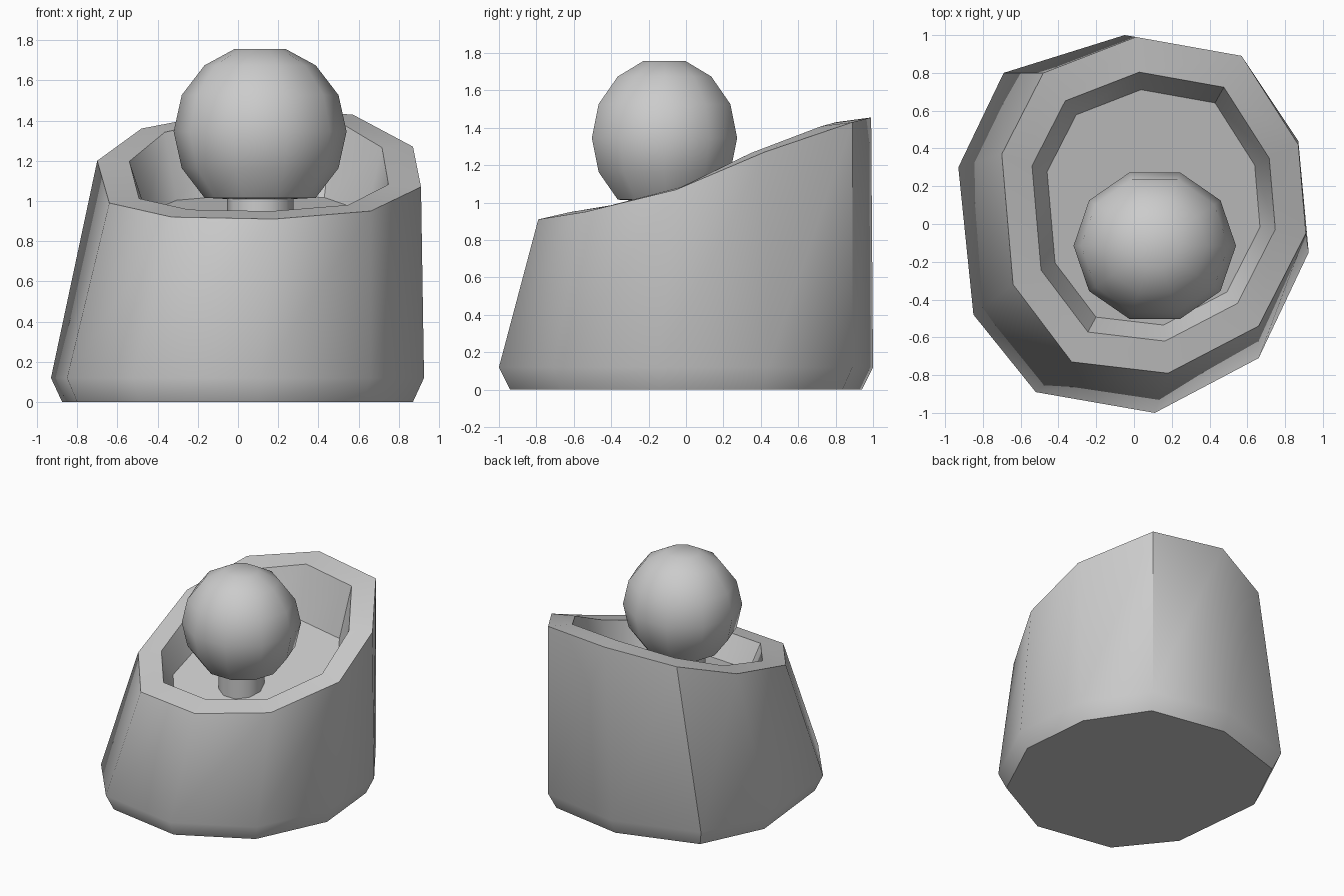
import bpy, bmesh, math

if "Cube" in bpy.data.objects:
    bpy.data.objects.remove(bpy.data.objects["Cube"])


def finish(name, bm, angle):
    bmesh.ops.recalc_face_normals(bm, faces=bm.faces)
    me = bpy.data.meshes.new(name)
    bm.to_mesh(me)
    bm.free()
    ob = bpy.data.objects.new(name, me)
    bpy.context.collection.objects.link(ob)
    bpy.ops.object.select_all(action='DESELECT')
    ob.select_set(True)
    bpy.context.view_layer.objects.active = ob
    bpy.ops.object.shade_smooth_by_angle(angle=math.radians(angle))
    return ob


def loft(name, rings, angle):
    """Skin closed rings of equal length and cap both ends."""
    bm = bmesh.new()
    loops = [[bm.verts.new(p) for p in r] for r in rings]
    n = len(rings[0])
    for a, b in zip(loops, loops[1:]):
        for i in range(n):
            j = (i + 1) % n
            bm.faces.new((a[i], a[j], b[j], b[i]))
    bm.faces.new(loops[0])
    bm.faces.new(loops[-1])
    return finish(name, bm, angle)


# Ten-sided pot: foot outline and slanted rim, anticlockwise from the back
foot = [(-.05, 1), (-.69, .80), (-.93, .30), (-.85, -.48), (-.52, -.89),
        (.11, -1), (.66, -.71), (.925, -.15), (.87, .44), (.57, .89)]
rim = [(.01, .99, 1.455), (-.48, .80, 1.36), (-.70, .37, 1.20), (-.64, -.32, .99),
       (-.33, -.73, .92), (.18, -.79, .91), (.66, -.54, .95), (.91, -.05, 1.07),
       (.87, .42, 1.27), (.57, .89, 1.43)]
cx, cy = .10, .06


def inset(k, height):
    return [(cx + (x - cx) * k, cy + (y - cy) * k, height(cy + (y - cy) * k, z))
            for x, y, z in rim]


def lip_height(y, z):
    # the lip rises inward at the front and dips inward at the back
    return z + .045 * (-y + .25)


rings = [[(x * .94, y * .94, 0) for x, y in foot],
         [(x, y, .12) for x, y in foot],
         rim,
         inset(.80, lip_height),
         inset(.70, lambda y, z: .85 + .22 * (y + .12))]
loft("pot", rings, 42)

# Ball on a short stem, one turned profile
R, zc, sides = .43, 1.345, 10
profile = [(.165, .78), (.165, 1.01)]
profile += [(R * math.sin(t), zc - R * math.cos(t))
            for t in [math.radians(d) for d in (40, 65, 90, 115, 140, 163)]]
loft("ball_and_stem",
     [[(.11 + r * math.cos(2 * math.pi * i / sides),
        -.115 + r * .95 * math.sin(2 * math.pi * i / sides), z)
       for i in range(sides)] for r, z in profile], 50)
